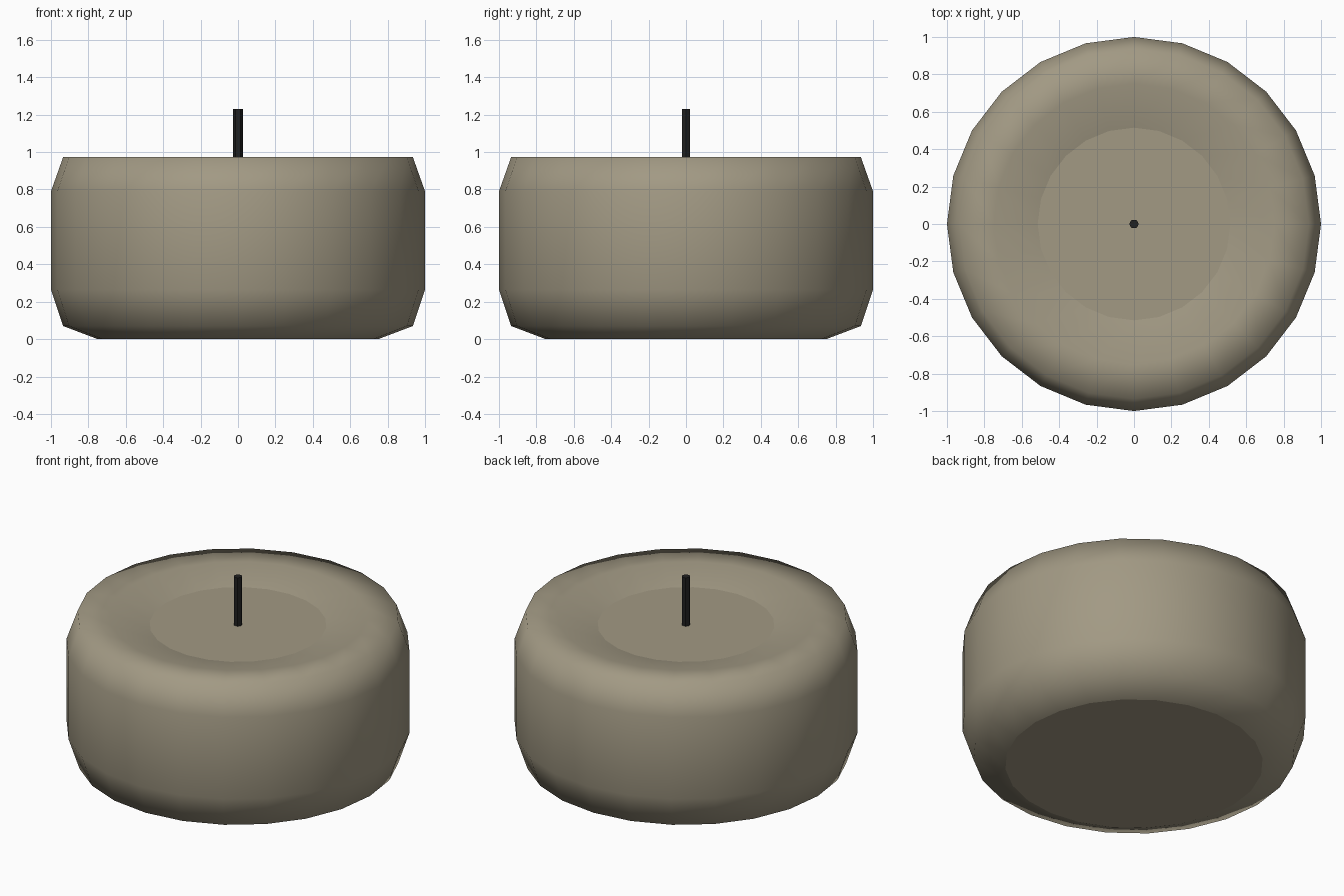
import bpy, bmesh, math

if "Cube" in bpy.data.objects:
    bpy.data.objects.remove(bpy.data.objects["Cube"])


def material(name, color):
    m = bpy.data.materials.new(name)
    m.diffuse_color = (*color, 1)
    m.use_nodes = True
    m.node_tree.nodes["Principled BSDF"].inputs["Base Color"].default_value = m.diffuse_color
    return m


def lathe(name, profile, sides, mat, smooth):
    """Revolve (radius, z) points around z, with flat caps at both ends."""
    bm = bmesh.new()
    rings = []
    for r, z in profile:
        rings.append([bm.verts.new((r * math.cos(2 * math.pi * i / sides),
                                    r * math.sin(2 * math.pi * i / sides), z))
                      for i in range(sides)])
    for a, b in zip(rings, rings[1:]):
        for i in range(sides):
            j = (i + 1) % sides
            f = bm.faces.new((a[i], a[j], b[j], b[i]))
            f.smooth = smooth
    # flat caps with crisp borders
    for cap in (bm.faces.new(rings[0][::-1]), bm.faces.new(rings[-1])):
        for e in cap.edges:
            e.smooth = False
    mesh = bpy.data.meshes.new(name)
    bm.to_mesh(mesh)
    bm.free()
    mesh.materials.append(mat)
    ob = bpy.data.objects.new(name, mesh)
    bpy.context.collection.objects.link(ob)
    return ob


wax = material("wax", (0.36, 0.32, 0.23))
char = material("charred_wick", (0.015, 0.015, 0.015))

# Wax body: rounded shoulders and a shallow dish on top
lathe("candle_body",
      [(0.75, 0.0), (0.935, 0.07), (1.0, 0.265), (1.0, 0.79),
       (0.935, 0.973), (0.75, 0.975), (0.515, 0.92)],
      24, wax, True)

# Wick: thin hexagonal rod rooted in the dish
lathe("wick", [(0.026, 0.90), (0.026, 1.23)], 6, char, False)
